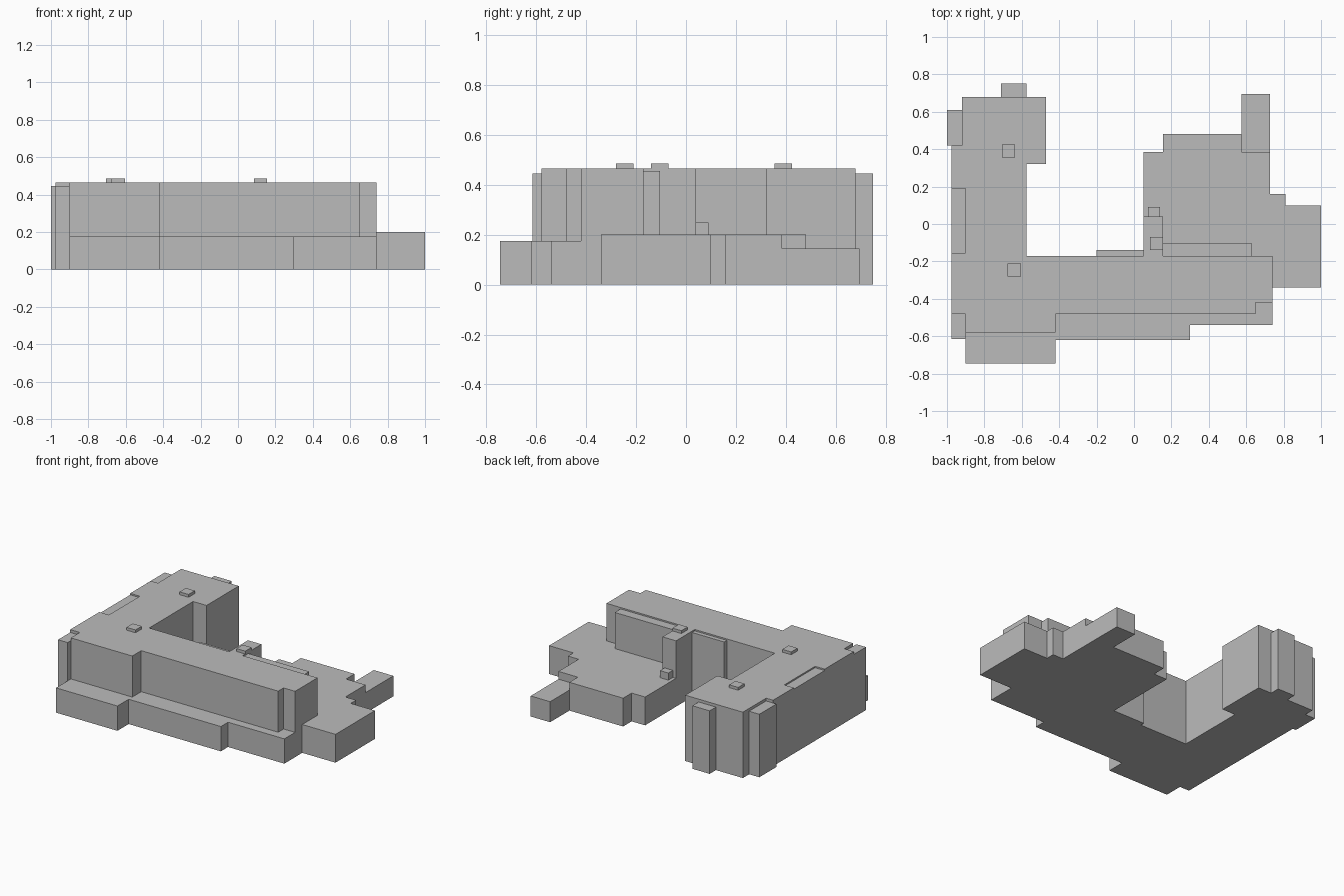
import bpy
import bmesh

old = bpy.data.objects.get("Cube")
if old:
    bpy.data.objects.remove(old, do_unlink=True)

grey = bpy.data.materials.new("plain grey")
grey.use_nodes = True
shade = 0.5
grey.diffuse_color = (shade, shade, shade, 1)
grey.node_tree.nodes["Principled BSDF"].inputs["Base Color"].default_value = grey.diffuse_color


def storey(name, walls, top, bottom=0):
    """Raise a right-angled floor plan, given as alternating x and y wall positions."""
    bm = bmesh.new()
    corners = []
    count = len(walls)
    for i in range(count):
        following = walls[(i + 1) % count]
        x, y = (following, walls[i]) if i % 2 else (walls[i], following)
        corners.append(bm.verts.new((x, y, bottom)))
    floor = bm.faces.new(corners)
    raised = bmesh.ops.extrude_face_region(bm, geom=[floor], use_keep_orig=True)
    for part in raised["geom"]:
        if isinstance(part, bmesh.types.BMVert):
            part.co.z = top
    bmesh.ops.recalc_face_normals(bm, faces=bm.faces)
    mesh = bpy.data.meshes.new(name)
    bm.to_mesh(mesh)
    bm.free()
    mesh.materials.append(grey)
    bpy.context.collection.objects.link(bpy.data.objects.new(name, mesh))


# Shared heights
roof = 0.465
bay_roof = 0.445
strip_roof = 0.455
front_roof = 0.175
rear_roof = 0.2
annex_roof = 0.145

# Shared wall positions, in plan
west = -0.975
recess = -0.9
front_step = -0.42
front = -0.48
corner_front = -0.58
east = 0.74
east_notch = 0.65
court_south = -0.17
court_west = -0.575
wing_north = 0.68
wing_step = -0.92
bay_south = 0.42
strip_south, strip_north = -0.155, 0.19
tower_west, tower_east = 0.05, 0.155
tower_north = 0.04
annex_west, annex_east = 0.575, 0.727
annex_south = 0.385

# Tall L-shaped building with a recess in its west wall
storey("main_building", [
    recess, corner_front, front_step, front, east_notch, front_step,
    east, court_south, court_west, 0.32, -0.47, wing_north,
    wing_step, bay_south, west, strip_north, recess, strip_south,
    west, front], roof)

# Slightly lower bays along the outer walls
storey("west_strip", [west, strip_south, recess, strip_north], strip_roof)
storey("southwest_bay", [west, -0.615, recess, front], bay_roof)
storey("northwest_bay", [-1, bay_south, wing_step, 0.61], bay_roof)
storey("north_bay", [-0.71, wing_north, court_west, 0.75], bay_roof)

# Low podium stepping back along the front
storey("front_podium", [
    recess, -0.745, front_step, -0.62, 0.3, -0.54, east, front_step,
    east_notch, front, front_step, corner_front], front_roof)

# Low wing on the rear and east sides
storey("rear_podium", [
    east, -0.34, 1, 0.1, 0.81, 0.16, annex_east, annex_south,
    annex_west, 0.48, tower_east, annex_south, tower_west, court_south], rear_roof)
storey("rear_annex", [annex_west, annex_south, annex_east, 0.695], annex_roof)

# Shallow strips on the courtyard wall and the stair tower between them
storey("courtyard_strip", [-0.2, court_south, tower_west, -0.14], strip_roof)
storey("rear_wall_strip", [tower_east, court_south, 0.63, -0.105], strip_roof, rear_roof)
storey("stair_tower", [tower_west, court_south, tower_east, tower_north], roof, rear_roof)
storey("tower_step", [0.075, tower_north, 0.14, 0.09], 0.25, rear_roof)

# Small square boxes on the roof
half = 0.035
for place, x, y in (("north", -0.67, 0.39), ("south", -0.64, -0.245), ("tower", 0.12, -0.105)):
    storey("roof_box_" + place, [x - half, y - half, x + half, y + half], roof + 0.02, roof)
